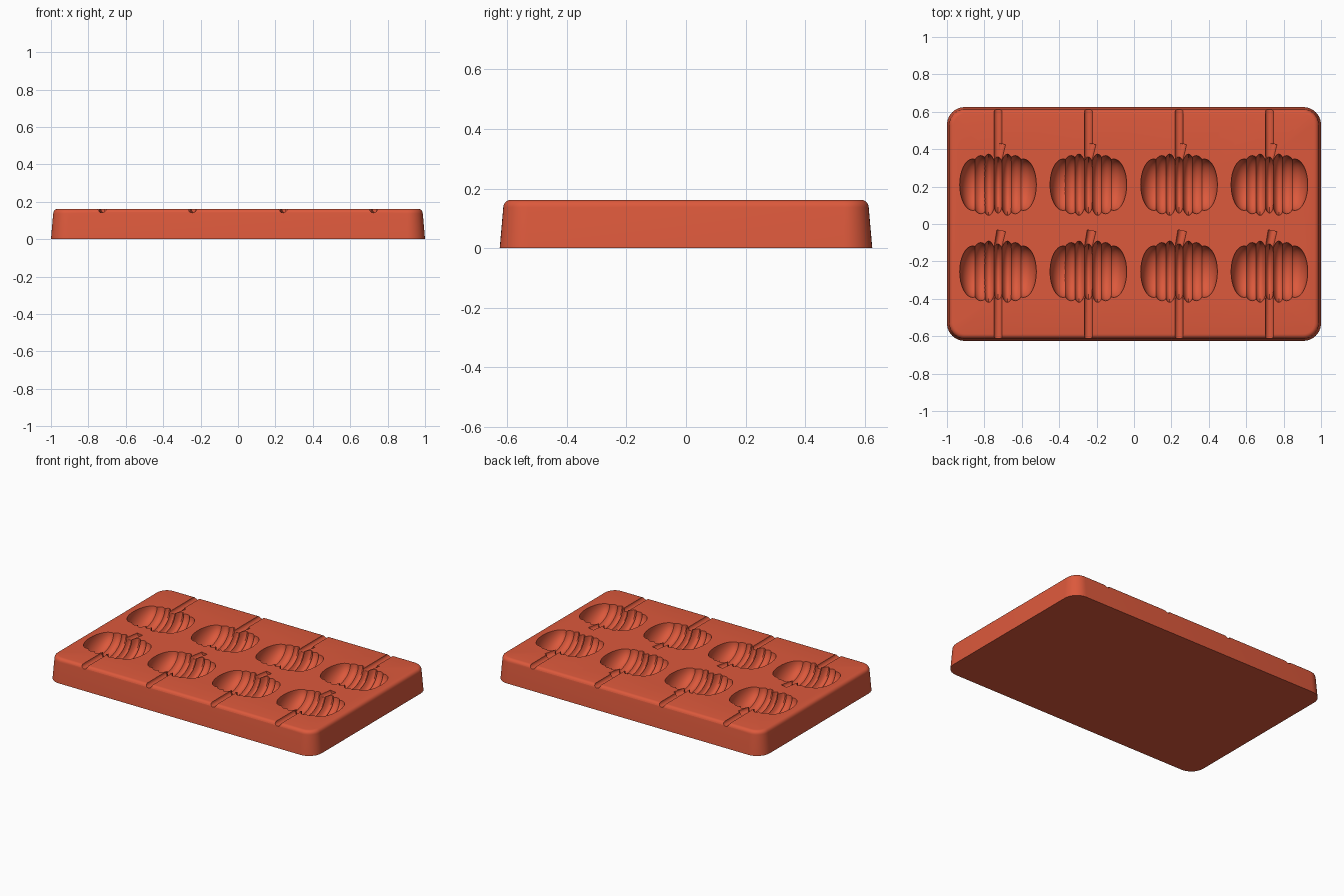
import bpy, bmesh, math
from mathutils import Matrix, Vector

cube = bpy.data.objects.get("Cube")
if cube:
    bpy.data.objects.remove(cube, do_unlink=True)

TOP = 0.162
COLUMNS = [-0.727, -0.244, 0.241, 0.724]
ROWS = [-0.255, 0.21]

red = bpy.data.materials.new("silicone_red")
red.use_nodes = True
colour = (0.72, 0.1, 0.045, 1)
red.diffuse_color = colour
red.node_tree.nodes["Principled BSDF"].inputs["Base Color"].default_value = colour


def make_object(name, bm):
    bmesh.ops.recalc_face_normals(bm, faces=bm.faces)
    mesh = bpy.data.meshes.new(name)
    bm.to_mesh(mesh)
    bm.free()
    obj = bpy.data.objects.new(name, mesh)
    bpy.context.collection.objects.link(obj)
    mesh.materials.append(red)
    return obj


def rounded_ring(bm, inset, z, radius=0.095, steps=10):
    hx, hy, r = 1 - inset, 0.625 - inset, radius - inset
    ring = []
    for corner, (sx, sy) in enumerate([(1, 1), (-1, 1), (-1, -1), (1, -1)]):
        for i in range(steps + 1):
            a = (corner + i / steps) * math.pi / 2
            ring.append(bm.verts.new((sx * (hx - r) + r * math.cos(a),
                                      sy * (hy - r) + r * math.sin(a), z)))
    return ring


# Tray block: drafted walls with a rolled top edge
bm = bmesh.new()
roll = 0.025
sections = [(0, 0), (0.012, TOP - roll)]
for i in range(1, 6):
    a = i / 5 * math.pi / 2
    sections.append((0.012 + roll * (1 - math.cos(a)), TOP - roll + roll * math.sin(a)))
rings = [rounded_ring(bm, *s) for s in sections]
for low, high in zip(rings, rings[1:]):
    for i in range(len(low)):
        j = (i + 1) % len(low)
        bm.faces.new((low[i], low[j], high[j], high[i]))
bm.faces.new(rings[0])
bm.faces.new(rings[-1])
tray = make_object("mould_tray", bm)


def cut(name, add_shape, places):
    """Carve the same shape out of the tray at every place."""
    bm = bmesh.new()
    for x, y in places:
        add_shape(bm, Vector((x, y, TOP)))
    cutter = make_object(name, bm)
    cutter.hide_render = True
    mod = tray.modifiers.new(name, 'BOOLEAN')
    mod.operation = 'DIFFERENCE'
    mod.solver = 'EXACT'
    mod.object = cutter
    return cutter


def lobe(dx, size):
    def add(bm, origin):
        matrix = Matrix.Translation(origin + Vector((dx, 0, 0.001))) @ Matrix.Diagonal((*size, 1))
        bmesh.ops.create_uvsphere(bm, u_segments=32, v_segments=20, radius=1, matrix=matrix)
    return add


def rod(y, length, r_start, r_end, tilt=0, dx=0):
    def add(bm, origin):
        matrix = (Matrix.Translation(origin + Vector((dx, y, 0.001)))
                  @ Matrix.Rotation(tilt, 4, 'Z') @ Matrix.Rotation(-math.pi / 2, 4, 'X'))
        bmesh.ops.create_cone(bm, cap_ends=True, segments=20, radius1=r_start,
                              radius2=r_end, depth=length, matrix=matrix)
    return add


cavities = [(x, y) for x in COLUMNS for y in ROWS]
cutters = [
    # Ribbed pumpkin cavity: overlapping lobes, smaller towards the sides
    cut("middle_lobe_cutter", lobe(0, (0.036, 0.152, 0.118)), cavities),
]
for number, (dx, size) in enumerate([(0.05, (0.046, 0.164, 0.122)),
                                     (0.092, (0.062, 0.156, 0.115)),
                                     (0.135, (0.07, 0.138, 0.1))]):
    for side in (-1, 1):
        cutters.append(cut(f"side_lobe_cutter_{number}", lobe(side * dx, size), cavities))

# Leaning stem recess and the stick channels to the front and back edges
cutters.append(cut("stem_cutter", rod(0.165, 0.11, 0.02, 0.024, -0.2, 0.006), cavities))
cutters.append(cut("front_channel_cutter", rod(-0.29, 0.3, 0.022, 0.022),
                   [(x, ROWS[0]) for x in COLUMNS]))
cutters.append(cut("back_channel_cutter", rod(0.3, 0.3, 0.022, 0.022),
                   [(x, ROWS[1]) for x in COLUMNS]))

# Bake the carving, then discard the cutters
bpy.context.view_layer.update()
evaluated = tray.evaluated_get(bpy.context.evaluated_depsgraph_get())
carved = bpy.data.meshes.new_from_object(evaluated)
tray.modifiers.clear()
tray.data = carved
for cutter in cutters:
    bpy.data.objects.remove(cutter, do_unlink=True)

bpy.ops.object.select_all(action='DESELECT')
tray.select_set(True)
bpy.context.view_layer.objects.active = tray
bpy.ops.object.shade_smooth_by_angle(angle=math.radians(30))
